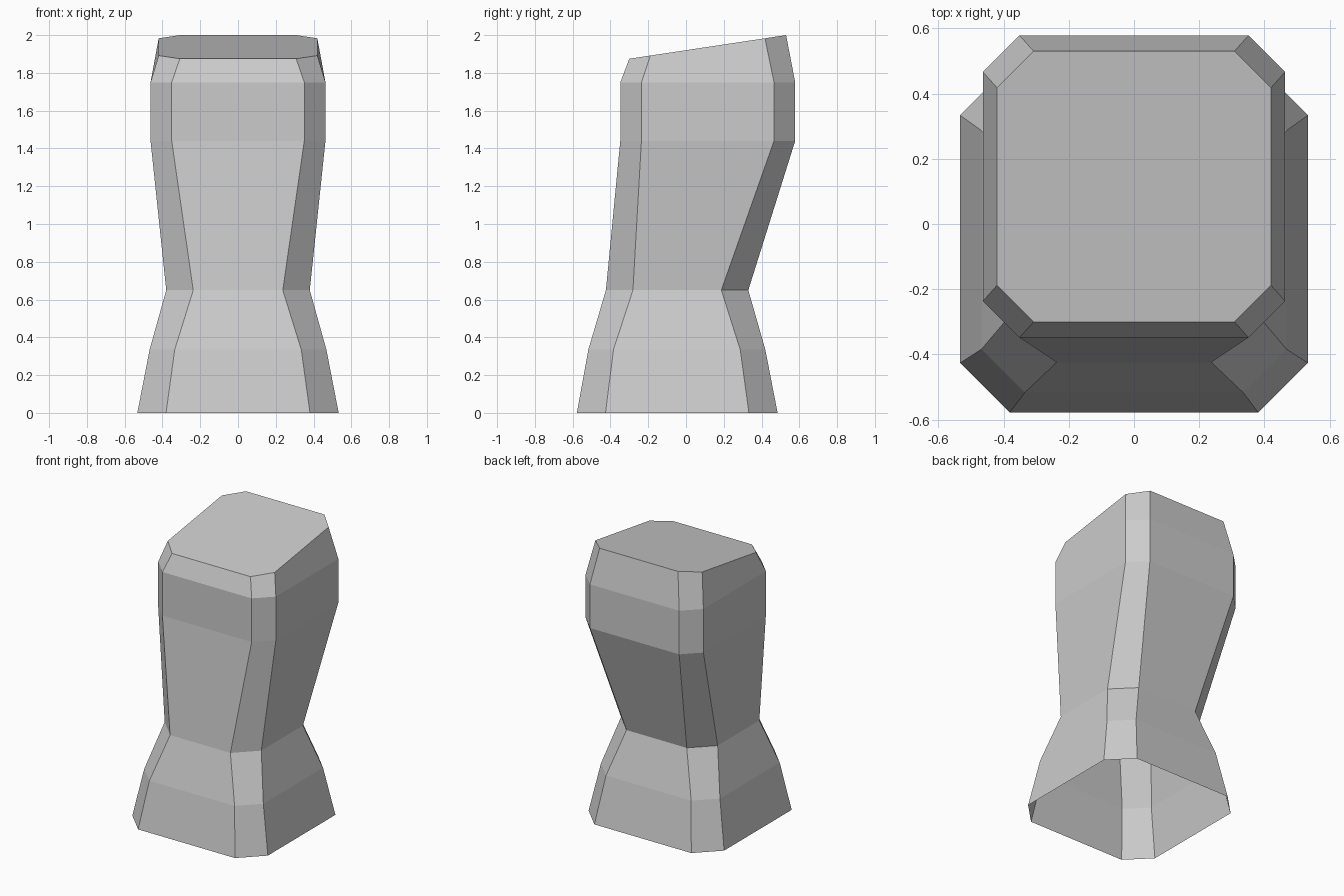
import bpy, bmesh

if "Cube" in bpy.data.objects:
    bpy.data.objects.remove(bpy.data.objects["Cube"])

# Cross-sections: (z front, z back, half width, y front, y back, corner chamfer)
SECTIONS = [
    (0.00, 0.00, 0.533, -0.578, 0.485, 0.152),
    (0.335, 0.335, 0.468, -0.517, 0.420, 0.133),
    (0.65, 0.65, 0.380, -0.424, 0.330, 0.143),
    (1.44, 1.44, 0.463, -0.348, 0.578, 0.112),
    (1.75, 1.75, 0.463, -0.348, 0.578, 0.112),
    (1.875, 2.00, 0.420, -0.300, 0.530, 0.112),
]


def chamfered_ring(bm, zf, zb, w, yf, yb, c):
    pts = [(-w + c, yf), (w - c, yf), (w, yf + c), (w, yb - c),
           (w - c, yb), (-w + c, yb), (-w, yb - c), (-w, yf + c)]
    return [bm.verts.new((x, y, zf + (zb - zf) * (y - yf) / (yb - yf)))
            for x, y in pts]


# Hollow post: eight-sided loft, sloped cap on top, open underneath
bm = bmesh.new()
rings = [chamfered_ring(bm, *s) for s in SECTIONS]
for low, high in zip(rings, rings[1:]):
    for i in range(8):
        j = (i + 1) % 8
        bm.faces.new((low[i], low[j], high[j], high[i]))
bm.faces.new(rings[-1])

mesh = bpy.data.meshes.new("waisted_post")
bm.to_mesh(mesh)
bm.free()
post = bpy.data.objects.new("waisted_post", mesh)
bpy.context.collection.objects.link(post)
